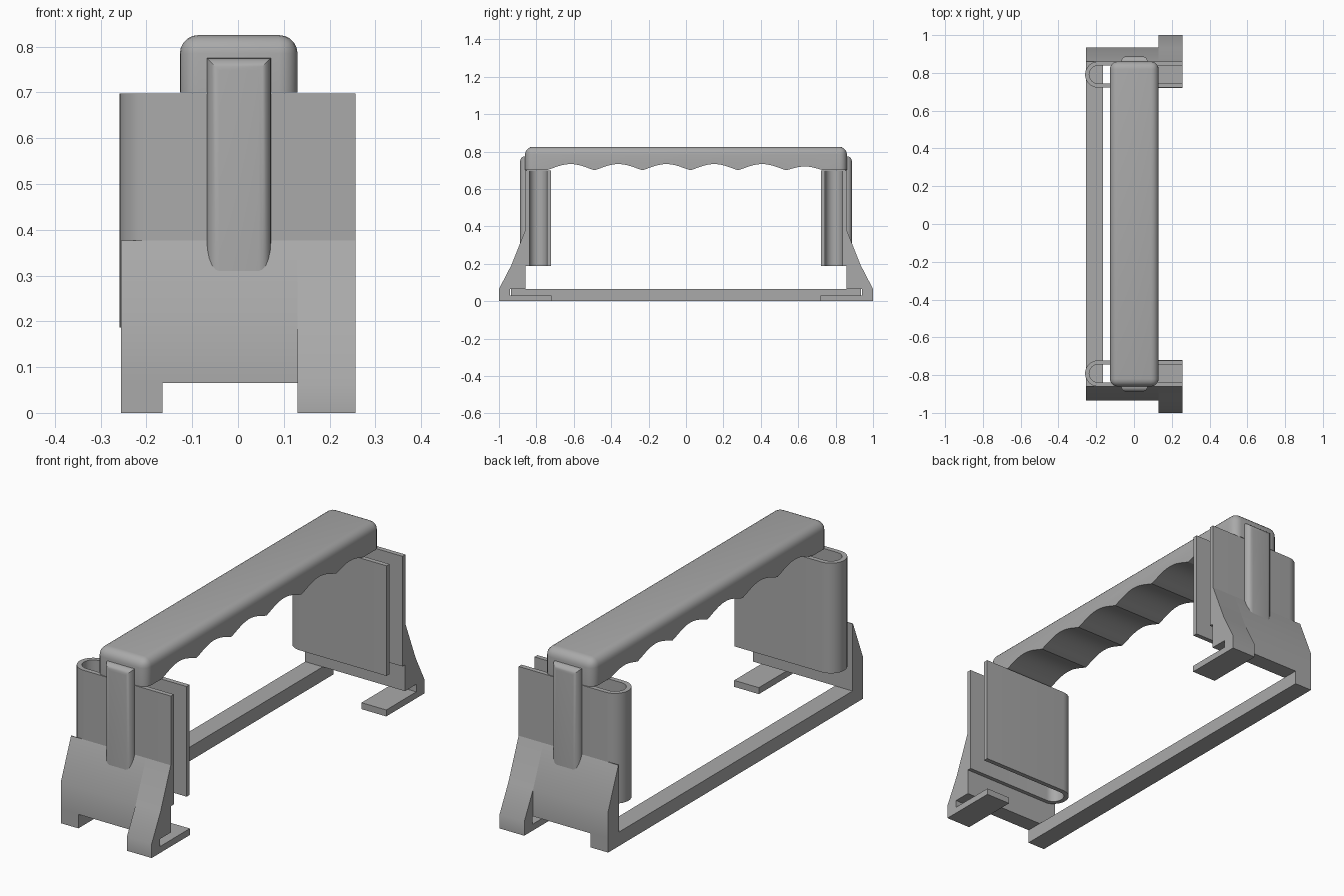
import bpy, bmesh, math
from mathutils import Vector

cube = bpy.data.objects.get("Cube")
if cube:
    bpy.data.objects.remove(cube, do_unlink=True)

grey = bpy.data.materials.new("plain grey")
grey.use_nodes = True
colour = (0.4, 0.4, 0.4, 1)
grey.diffuse_color = colour
grey.node_tree.nodes["Principled BSDF"].inputs["Base Color"].default_value = colour


def prism(name, points, axis, low, high, bevel=0, pick=None, mirror=True):
    """Extrude a flat outline along x or z, bevel the picked edges, mirror front to back."""
    bm = bmesh.new()
    place = (lambda p: (low, p[0], p[1])) if axis == "x" else (lambda p: (p[0], p[1], low))
    face = bm.faces.new([bm.verts.new(place(p)) for p in points])
    extruded = bmesh.ops.extrude_face_region(bm, geom=[face])["geom"]
    shift = Vector((high - low, 0, 0)) if axis == "x" else Vector((0, 0, high - low))
    bmesh.ops.translate(bm, vec=shift, verts=[g for g in extruded if isinstance(g, bmesh.types.BMVert)])
    bmesh.ops.recalc_face_normals(bm, faces=bm.faces)
    if pick:
        edges = [e for e in bm.edges if pick(e.verts[0].co, e.verts[1].co)]
        bmesh.ops.bevel(bm, geom=edges, offset=bevel, segments=5, profile=0.5, affect="EDGES")
    mesh = bpy.data.meshes.new(name)
    bm.to_mesh(mesh)
    bm.free()
    mesh.materials.append(grey)
    obj = bpy.data.objects.new(name, mesh)
    bpy.context.collection.objects.link(obj)
    if mirror:
        mod = obj.modifiers.new("front and back", "MIRROR")
        mod.use_axis = (False, True, False)
    bpy.ops.object.select_all(action="DESELECT")
    obj.select_set(True)
    bpy.context.view_layer.objects.active = obj
    bpy.ops.object.shade_smooth_by_angle(angle=math.radians(30))
    return obj


# Grip bar with finger scallops underneath
START, PITCH, BASE, TOP, END = -0.745, 0.256, 0.70, 0.825, 0.86
outline = [(-END, TOP), (-END, BASE)]
for i in range(73):
    y = START + PITCH * i / 12
    depth = 0.033 if i < 60 else 0.02
    if i >= 60:
        y = START + PITCH * 5 + 0.2 * (i - 60) / 12
    outline.append((y, BASE + depth * abs(math.sin(math.pi * i / 12)) ** 1.15))
outline += [(END, BASE), (END, TOP)]


def grip_edges(a, b):
    on_top = a.z > 0.8 and b.z > 0.8
    corner = abs(a.z - b.z) > 0.1
    return on_top or corner


prism("grip_bar", outline, "x", -0.127, 0.13, 0.04, grip_edges, mirror=False)

# Open-ended U channels below the grip ends
CX, CY, R, WALL = -0.19, -0.791, 0.069, 0.022


def bend(radius):
    arc = [math.pi / 2 + math.pi * i / 16 for i in range(17)]
    return [(CX + radius * math.cos(t), CY + radius * math.sin(t)) for t in arc]


outer = [(0.257, CY + R)] + bend(R) + [(0.257, CY - R)]
inner = [(0.257, CY + R - WALL)] + bend(R - WALL) + [(0.257, CY - R + WALL)]
prism("u_channel", outer + inner[::-1], "z", 0.187, 0.698)

# Sloped end brackets
prism("end_bracket", [(-0.935, 0.065), (-0.935, 0.19), (-0.86, 0.377),
                      (-0.857, 0.377), (-0.857, 0.065)], "x", -0.255, 0.13)

# Slotted feet with inward tongues
prism("slotted_foot", [(-1, 0), (-1, 0.065), (-0.935, 0.19), (-0.86, 0.377),
                       (-0.857, 0.377), (-0.857, 0.065), (-0.94, 0.065),
                       (-0.94, 0.03), (-0.72, 0.03), (-0.72, 0)], "x", 0.13, 0.257)

# Long base rail joining the two brackets
prism("base_rail", [(-0.935, 0), (-0.935, 0.065), (0.935, 0.065), (0.935, 0)],
      "x", -0.255, -0.165, mirror=False)

# Rounded upright ribs between bracket and grip
FRONT = -0.887
prism("upright_rib", [(-0.85, 0.3), (FRONT, 0.3), (FRONT, 0.775), (-0.85, 0.775)],
      "x", -0.068, 0.072, 0.027,
      lambda a, b: a.y < -0.88 and b.y < -0.88 and a.z + b.z > 0.7)
